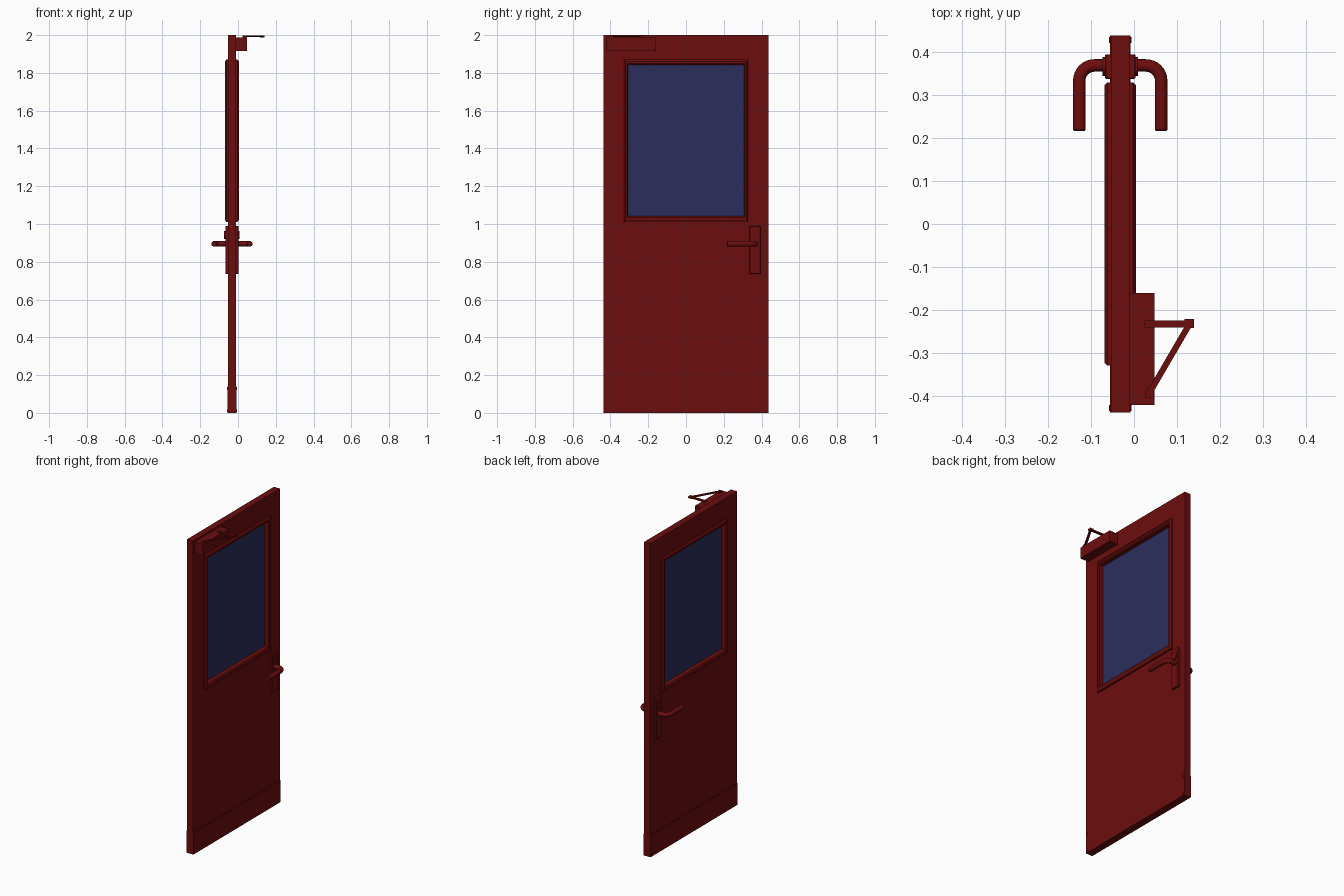
import bpy, bmesh, math
from mathutils import Vector, Matrix

if "Cube" in bpy.data.objects:
    bpy.data.objects.remove(bpy.data.objects["Cube"])

CX = -0.032  # middle plane of the door leaf


def material(name, rgb):
    m = bpy.data.materials.new(name)
    m.diffuse_color = (*rgb, 1)
    m.use_nodes = True
    m.node_tree.nodes["Principled BSDF"].inputs["Base Color"].default_value = m.diffuse_color
    return m


RED = material("red_paint", (0.15, 0.004, 0.004))
BLUE = material("blue_glass", (0.024, 0.028, 0.105))


def finish(name, bm, mat=RED, smooth=False):
    bmesh.ops.recalc_face_normals(bm, faces=bm.faces)
    me = bpy.data.meshes.new(name)
    bm.to_mesh(me)
    bm.free()
    me.materials.append(mat)
    ob = bpy.data.objects.new(name, me)
    bpy.context.collection.objects.link(ob)
    if smooth:
        bpy.ops.object.select_all(action='DESELECT')
        ob.select_set(True)
        bpy.context.view_layer.objects.active = ob
        bpy.ops.object.shade_smooth_by_angle(angle=math.radians(35))
    return ob


def box(name, x, y, z, mat=RED, bevel=0):
    bm = bmesh.new()
    bmesh.ops.create_cube(bm, size=1)
    for v in bm.verts:
        v.co = [(a + b) / 2 + c * (b - a) for (a, b), c in zip((x, y, z), v.co)]
    if bevel:
        bmesh.ops.bevel(bm, geom=bm.edges[:], offset=bevel, segments=1, affect='EDGES')
    return finish(name, bm, mat)


def rect_ring(name, outer, inner, profile):
    """Sweep a closed profile of (x, t) round a rectangle; t runs outer -> inner."""
    bm = bmesh.new()
    loops = []
    for x, t in profile:
        y0, y1, z0, z1 = [a + (b - a) * t for a, b in zip(outer, inner)]
        loops.append([bm.verts.new((x, y, z)) for y, z in
                      ((y0, z0), (y1, z0), (y1, z1), (y0, z1))])
    for a, b in zip(loops, loops[1:] + loops[:1]):
        for i in range(4):
            j = (i + 1) % 4
            bm.faces.new((a[i], a[j], b[j], b[i]))
    return finish(name, bm)


def disc(name, x, y, z, r, depth, seg=24):
    bm = bmesh.new()
    bmesh.ops.create_cone(bm, cap_ends=True, segments=seg, radius1=r, radius2=r, depth=depth,
                          matrix=Matrix.Translation((x, y, z)) @ Matrix.Rotation(math.pi / 2, 4, 'Y'))
    return finish(name, bm, smooth=True)


def lever(name, s):
    """Round bar leaving the door, bending and running back along -y."""
    z, r, bend, yc = 0.895, 0.0145, 0.035, 0.368
    reach = 0.095
    pts = [((0.02, yc), (1, 0))]
    for i in range(9):
        a = math.pi / 2 * i / 8
        pts.append(((reach - bend + bend * math.sin(a), yc - bend + bend * math.cos(a)),
                    (math.cos(a), -math.sin(a))))
    pts += [((reach, 0.219), (0, -1)), ((reach, 0.216), (0, -1))]
    bm = bmesh.new()
    rings = []
    for k, ((px, py), (dx, dy)) in enumerate(pts):
        rr = r * 0.85 if k == len(pts) - 1 else r
        ring = []
        for i in range(16):
            a = 2 * math.pi * i / 16
            c, h = rr * math.cos(a), rr * math.sin(a)
            ring.append(bm.verts.new((CX + s * (px - dy * c), py + dx * c, z + h)))
        rings.append(ring)
    for a, b in zip(rings, rings[1:]):
        for i in range(16):
            j = (i + 1) % 16
            bm.faces.new((a[i], a[j], b[j], b[i]))
    bm.faces.new(rings[0])
    bm.faces.new(rings[-1])
    return finish(name, bm, smooth=True)


def bar(name, p, q, width, z0, z1):
    """Flat horizontal arm between two xy points."""
    p, q = Vector(p), Vector(q)
    d = (q - p).normalized()
    n = Vector((-d.y, d.x)) * width / 2
    bm = bmesh.new()
    f = bm.faces.new([bm.verts.new((*c, z0)) for c in (p - n, q - n, q + n, p + n)])
    ext = bmesh.ops.extrude_face_region(bm, geom=[f])
    for v in ext['geom']:
        if isinstance(v, bmesh.types.BMVert):
            v.co.z = z1
    return finish(name, bm)


# Door leaf with window opening
OPEN = (-0.307, 0.307, 1.042, 1.842)
rect_ring("door_leaf", (-0.438, 0.438, 0, 2.0), OPEN,
          [(CX - 0.021, 0), (CX + 0.021, 0), (CX + 0.021, 1), (CX - 0.021, 1)])
box("window_glass", (CX - 0.005, CX + 0.005), (-0.31, 0.31), (1.04, 1.845), BLUE)

for side, s in (("inner", 1), ("outer", -1)):
    def span(a, b):
        return tuple(sorted((CX + s * a, CX + s * b)))

    # Moulded window trim
    rect_ring(side + "_window_trim", (-0.329, 0.329, 1.011, 1.870), OPEN,
              [(CX + s * d, t) for d, t in
               ((0.019, 0), (0.030, 0), (0.037, 0.35), (0.037, 0.75), (0.031, 1), (0.019, 1))])
    # Kick plate and its corner screws
    box(side + "_kick_plate", span(0.019, 0.024), (-0.438, 0.438), (0, 0.14))
    for y in (-0.427, 0.427):
        for z in (0.012, 0.129):
            disc(side + "_kick_screw", CX + s * 0.0245, y, z, 0.007, 0.004, 12)
    # Handle plate, lock cylinder and lever
    box(side + "_handle_plate", span(0.019, 0.035), (0.337, 0.394), (0.735, 0.99), bevel=0.002)
    disc(side + "_lock_cylinder", CX + s * 0.036, 0.366, 0.942, 0.022, 0.010)
    lever(side + "_handle_lever", s)

# Door closer body and folding arm
box("closer_body", (-0.012, 0.048), (-0.42, -0.16), (1.917, 1.987))
bar("closer_short_arm", (0.024, -0.232), (0.130, -0.232), 0.016, 1.989, 1.997)
bar("closer_long_arm", (0.129, -0.232), (0.034, -0.395), 0.014, 1.989, 1.996)
box("closer_arm_joint", (0.117, 0.139), (-0.242, -0.221), (1.988, 1.999))
for n, (x, y) in (("short", (0.034, -0.232)), ("long", (0.036, -0.395))):
    box("closer_" + n + "_pivot", (x - 0.009, x + 0.009), (y - 0.009, y + 0.009), (1.985, 1.997))
